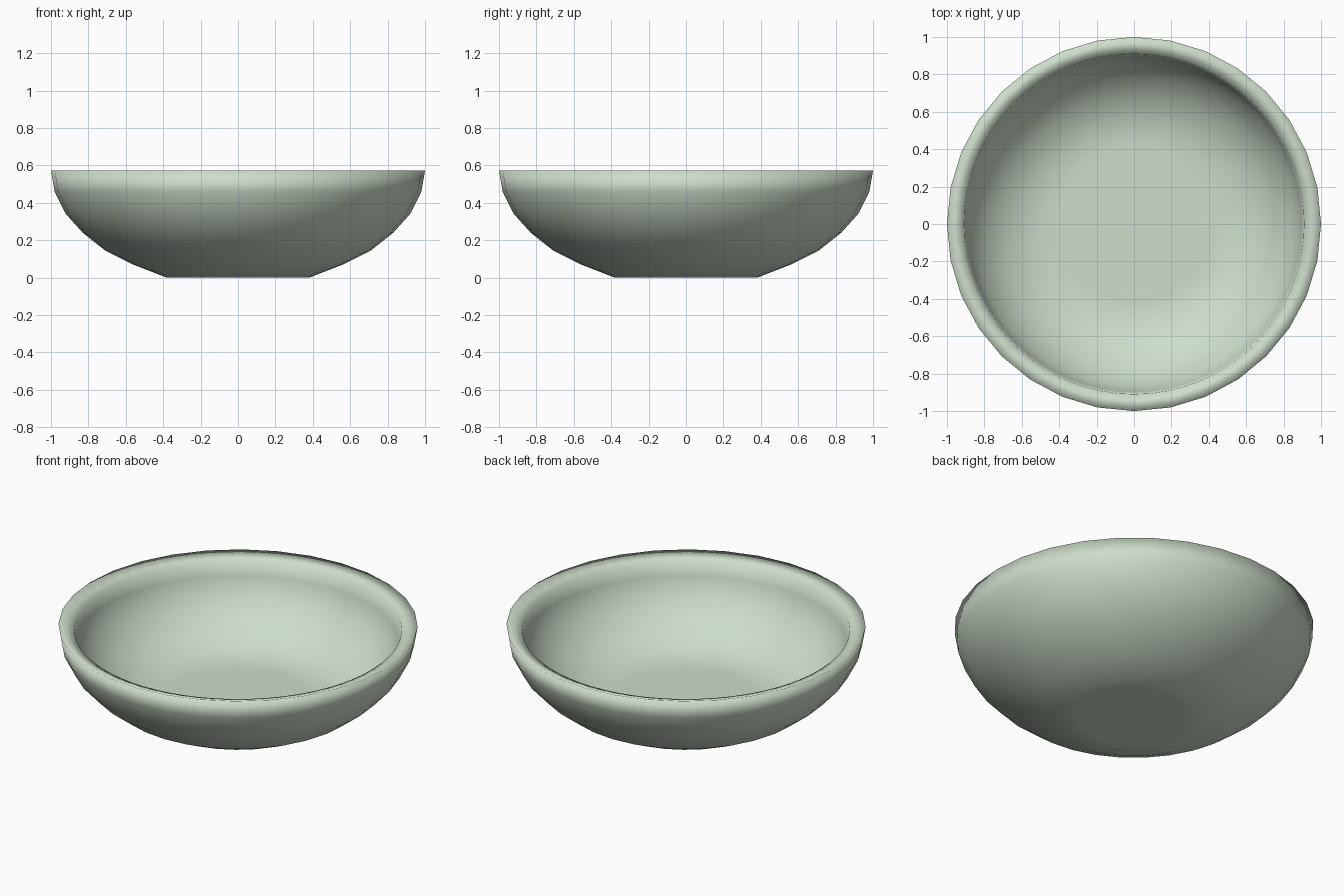
import bpy, bmesh, math

if "Cube" in bpy.data.objects:
    bpy.data.objects.remove(bpy.data.objects["Cube"])

SIDES = 32          # facets around the outside
STEPS = SIDES * 2   # the inside is rounder

# Cross-sections (radius, height): outside wall upward, inside wall downward
outer = [(0.30, 0.0), (0.38, 0.0), (0.56, 0.07), (0.71, 0.145), (0.83, 0.24),
         (0.92, 0.34), (0.98, 0.458), (1.0, 0.574)]
inner = [(0.91, 0.545), (0.898, 0.46), (0.862, 0.37), (0.79, 0.275),
         (0.70, 0.20), (0.60, 0.15), (0.50, 0.123), (0.42, 0.12), (0.36, 0.12)]


def ring(bm, r, z, faceted):
    """Circle of vertices; faceted ones keep every second point on a chord."""
    verts = []
    for i in range(STEPS):
        a = 2 * math.pi * i / STEPS
        k = r * math.cos(math.pi / SIDES) if faceted and i % 2 else r
        verts.append(bm.verts.new((k * math.cos(a), k * math.sin(a), z)))
    return verts


# Bowl: one closed lathe surface, smooth shaded
bm = bmesh.new()
rings = [ring(bm, r, z, True) for r, z in outer]
rings += [ring(bm, r, z, False) for r, z in inner]
for a, b in zip(rings, rings[1:]):
    for i in range(STEPS):
        j = (i + 1) % STEPS
        bm.faces.new((a[i], a[j], b[j], b[i]))
bm.faces.new(rings[0][::-1])
bm.faces.new(rings[-1])
bmesh.ops.recalc_face_normals(bm, faces=bm.faces)
for f in bm.faces:
    f.smooth = True
mesh = bpy.data.meshes.new("bowl")
bm.to_mesh(mesh)
bm.free()
bowl = bpy.data.objects.new("bowl", mesh)
bpy.context.collection.objects.link(bowl)

# Pale green glaze
glaze = bpy.data.materials.new("pale_green_glaze")
glaze.diffuse_color = (0.61, 0.73, 0.59, 1.0)
glaze.use_nodes = True
glaze.node_tree.nodes["Principled BSDF"].inputs["Base Color"].default_value = glaze.diffuse_color
mesh.materials.append(glaze)
